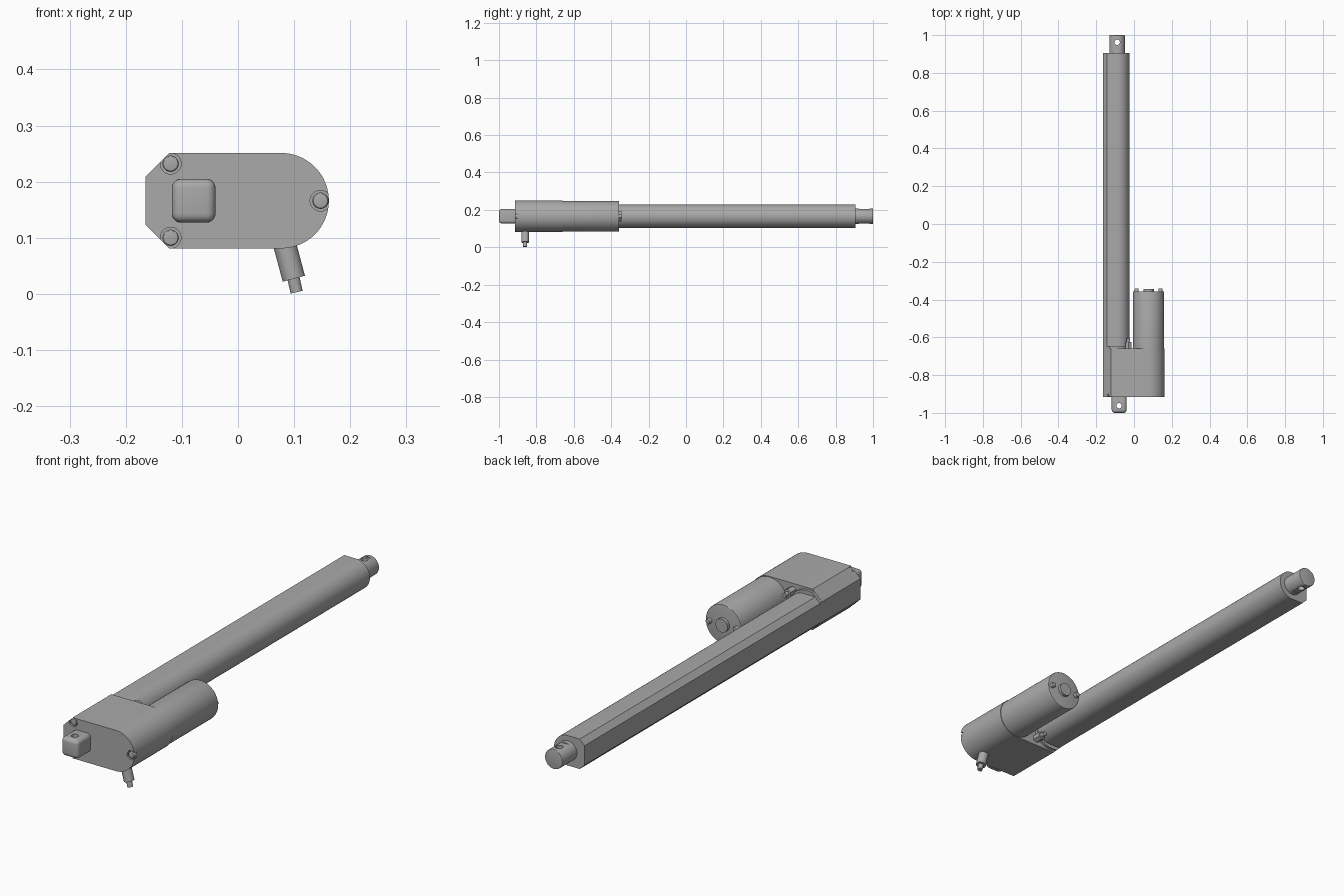
import bpy, bmesh, math
from mathutils import Vector

cube = bpy.data.objects.get("Cube")
if cube:
    bpy.data.objects.remove(cube, do_unlink=True)

grey = bpy.data.materials.new("plain grey")
grey.use_nodes = True
COLOUR = (0.4, 0.4, 0.4, 1)
grey.diffuse_color = COLOUR
grey.node_tree.nodes["Principled BSDF"].inputs["Base Color"].default_value = COLOUR

MID = 0.166        # height of the main axes
TUBE_X = -0.087    # drive tube axis
MOTOR_X = 0.077    # motor axis


def finish(name, bm):
    bmesh.ops.recalc_face_normals(bm, faces=bm.faces)
    mesh = bpy.data.meshes.new(name)
    bm.to_mesh(mesh)
    bm.free()
    mesh.materials.append(grey)
    obj = bpy.data.objects.new(name, mesh)
    bpy.context.collection.objects.link(obj)
    return obj


def activate(obj):
    bpy.ops.object.select_all(action='DESELECT')
    obj.select_set(True)
    bpy.context.view_layer.objects.active = obj


def smooth(obj):
    activate(obj)
    bpy.ops.object.shade_smooth_by_angle(angle=math.radians(30))


def rod(name, start, end, radius, sides=48, bevel=0.0):
    """Cylinder between two points, optionally with a rounded far rim."""
    a, b = Vector(start), Vector(end)
    bm = bmesh.new()
    bmesh.ops.create_cone(bm, cap_ends=True, segments=sides, radius1=radius,
                          radius2=radius, depth=(b - a).length)
    if bevel:
        rim = [e for e in bm.edges if all(v.co.z > 0 for v in e.verts)]
        bmesh.ops.bevel(bm, geom=rim, offset=bevel, segments=3,
                        profile=0.5, affect='EDGES')
    bm.transform((b - a).to_track_quat('Z', 'Y').to_matrix().to_4x4())
    bmesh.ops.translate(bm, verts=bm.verts, vec=(a + b) / 2)
    obj = finish(name, bm)
    smooth(obj)
    return obj


def half_round_bar(name, left, centre, radius, chamfer, y0, y1):
    """Bar along y: round on the +x side, chamfered corners on the -x side."""
    steps = 32
    pts = [(centre + radius * math.cos(t), MID + radius * math.sin(t))
           for t in (math.pi * (i / steps - 0.5) for i in range(steps + 1))]
    pts += [(left + chamfer, MID + radius), (left, MID + radius - chamfer),
            (left, MID - radius + chamfer), (left + chamfer, MID - radius)]
    bm = bmesh.new()
    face = bm.faces.new([bm.verts.new((x, y0, z)) for x, z in pts])
    new = bmesh.ops.extrude_face_region(bm, geom=[face])["geom"]
    bmesh.ops.translate(bm, vec=(0, y1 - y0, 0),
                        verts=[g for g in new if isinstance(g, bmesh.types.BMVert)])
    return finish(name, bm)


def box(name, lo, hi, bevel=0.0):
    bm = bmesh.new()
    bmesh.ops.create_cube(bm, size=1)
    for v in bm.verts:
        v.co = [lo[i] if v.co[i] < 0 else hi[i] for i in range(3)]
    if bevel:
        bmesh.ops.bevel(bm, geom=bm.edges[:], offset=bevel, segments=5,
                        profile=0.5, affect='EDGES')
    return finish(name, bm)


def cut(obj, cutter):
    """Subtract the cutter from the part and remove it."""
    cutter.hide_render = True
    mod = obj.modifiers.new("cut", 'BOOLEAN')
    mod.operation, mod.solver, mod.object = 'DIFFERENCE', 'EXACT', cutter
    activate(obj)
    bpy.ops.object.modifier_apply(modifier=mod.name)
    bpy.data.objects.remove(cutter, do_unlink=True)


# Gearbox housing with open screw pockets on its front
housing = half_round_bar("gearbox_housing", -0.165, MOTOR_X, 0.085, 0.042, -0.915, -0.66)
for i, (x, z) in enumerate([(-0.12, MID + 0.066), (-0.12, MID - 0.066), (0.147, MID)]):
    cut(housing, rod("pocket_cutter", (x, -0.95, z), (x, -0.9, z), 0.0185))
    rod(f"housing_screw_{i + 1}", (x, -0.89, z), (x, -0.915, z), 0.0145, 32, 0.004)
smooth(housing)

# Long drive tube and the flange where it leaves the housing
smooth(half_round_bar("drive_tube", -0.165, TUBE_X, 0.0625, 0.022, -0.67, 0.905))
smooth(half_round_bar("tube_flange", -0.165, -0.1, 0.078, 0.036, -0.665, -0.648))

# Flange screws beside the tube
for side, label in ((1, "upper"), (-1, "lower")):
    z = MID + side * 0.055
    rod(f"{label}_flange_screw_shank", (-0.03, -0.67, z), (-0.03, -0.605, z), 0.009, 24)
    rod(f"{label}_flange_screw_nut", (-0.03, -0.665, z), (-0.03, -0.625, z), 0.018, 6)

# Motor can with its rear boss and screws
rod("motor_can", (MOTOR_X, -0.665, MID), (MOTOR_X, -0.357, MID), 0.0825, 64, 0.003)
rod("motor_boss", (MOTOR_X, -0.36, MID), (MOTOR_X, -0.344, MID), 0.028, 40)
for side, label in ((1, "left"), (-1, "right")):
    x = MOTOR_X + side * 0.063
    rod(f"{label}_motor_screw", (x, -0.36, MID), (x, -0.342, MID), 0.011, 24, 0.003)

# Rear mounting lug with a vertical pin hole
lug = box("mounting_lug", (-0.118, -1.0, MID - 0.039), (-0.04, -0.89, MID + 0.039), 0.016)
cut(lug, rod("pin_cutter", (-0.079, -0.962, 0), (-0.079, -0.962, 0.4), 0.014))
smooth(lug)

# Extending rod end with shallow flats around its pin hole
rod_end = rod("rod_end", (TUBE_X - 0.002, 0.89, MID), (TUBE_X - 0.002, 1.0, MID), 0.041, 48, 0.003)
for side in (1, -1):
    z0, z1 = sorted((MID + side * 0.0375, MID + side * 0.06))
    cut(rod_end, box("flat_cutter", (-0.2, 0.925, z0), (0.05, 0.982, z1)))
cut(rod_end, rod("pin_cutter", (TUBE_X - 0.002, 0.962, 0), (TUBE_X - 0.002, 0.962, 0.4), 0.014))
smooth(rod_end)

# Tilted cable gland and cable stub under the motor side
rod("cable_gland", (0.08, -0.86, 0.1), (0.0995, -0.86, 0.027), 0.0205, 40)
rod("cable_stub", (0.095, -0.86, 0.045), (0.1045, -0.86, 0.003), 0.011, 32)
